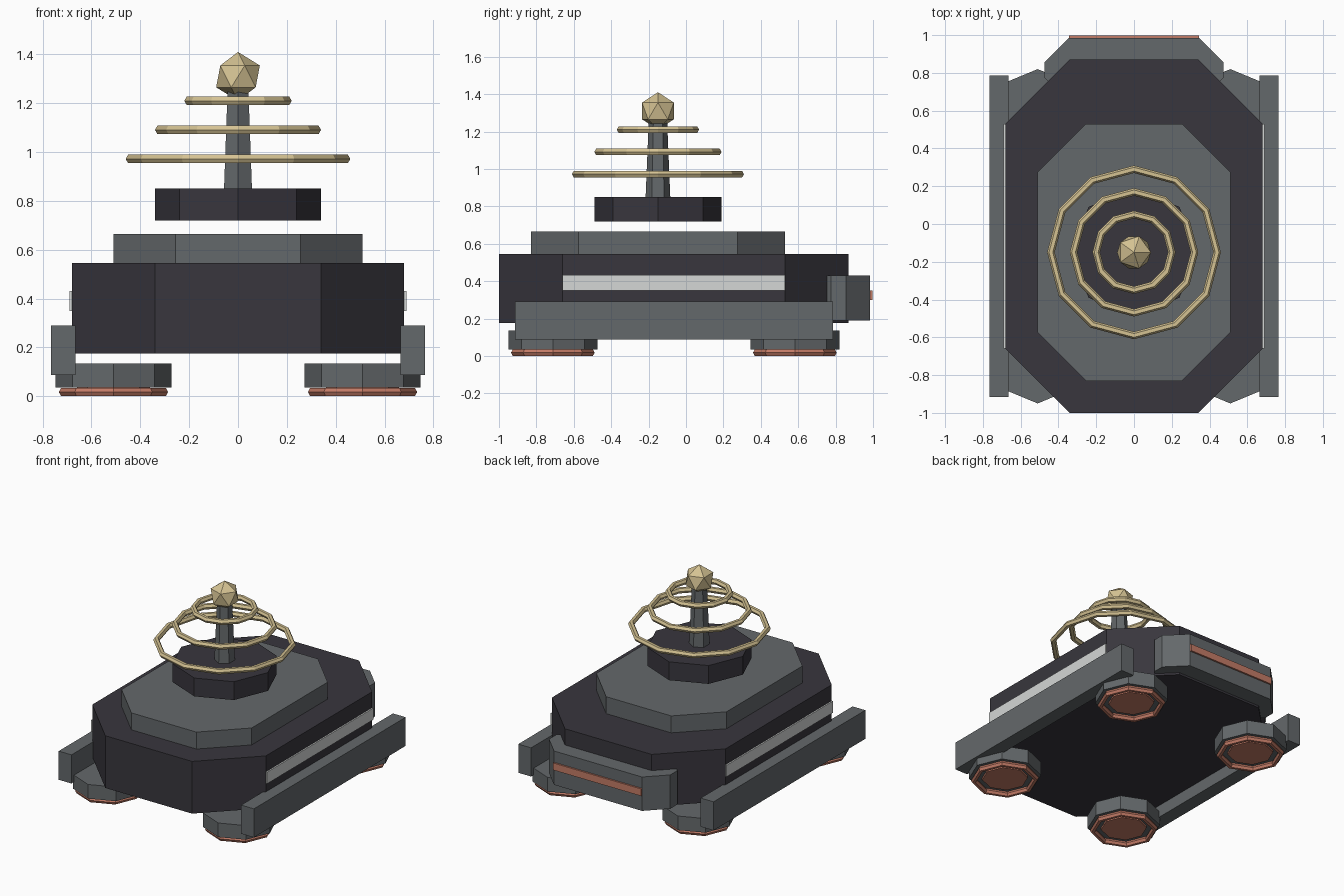
import bpy
import bmesh

cube = bpy.data.objects.get("Cube")
if cube:
    bpy.data.objects.remove(cube, do_unlink=True)


def material(name, rgb):
    m = bpy.data.materials.new(name)
    m.use_nodes = True
    m.diffuse_color = (*rgb, 1)
    m.node_tree.nodes["Principled BSDF"].inputs["Base Color"].default_value = (*rgb, 1)
    return m


DARK = material("dark_plating", (0.040, 0.037, 0.047))
GREY = material("steel_grey", (0.127, 0.139, 0.146))
GOLD = material("pale_gold", (0.66, 0.54, 0.29))
COPPER = material("copper", (0.55, 0.20, 0.135))
LIGHT = material("light_trim", (0.66, 0.68, 0.67))


def finish(name, mat):
    ob = bpy.context.object
    ob.name = name
    ob.data.materials.append(mat)
    return ob


def slab(name, mat, hx, hy, cut, y, z0, z1):
    """Upright prism: a rectangle with its four corners cut off."""
    corners = [(hx, -hy + cut), (hx, hy - cut), (hx - cut, hy), (cut - hx, hy),
               (-hx, hy - cut), (-hx, cut - hy), (cut - hx, -hy), (hx - cut, -hy)]
    bm = bmesh.new()
    base = bm.faces.new([bm.verts.new((px, py + y, z0)) for px, py in corners])
    top = bmesh.ops.extrude_face_region(bm, geom=[base])["geom"]
    bmesh.ops.translate(bm, vec=(0, 0, z1 - z0),
                        verts=[g for g in top if isinstance(g, bmesh.types.BMVert)])
    bmesh.ops.recalc_face_normals(bm, faces=bm.faces)
    mesh = bpy.data.meshes.new(name)
    bm.to_mesh(mesh)
    bm.free()
    mesh.materials.append(mat)
    ob = bpy.data.objects.new(name, mesh)
    bpy.context.collection.objects.link(ob)


def box(name, mat, x, y, z):
    """Box from (low, high) pairs."""
    spans = (x, y, z)
    bpy.ops.mesh.primitive_cube_add(size=1, location=[sum(s) / 2 for s in spans])
    ob = finish(name, mat)
    ob.scale = [s[1] - s[0] for s in spans]


def drum(name, mat, sides, r0, r1, x, y, z0, z1):
    bpy.ops.mesh.primitive_cone_add(vertices=sides, radius1=r0, radius2=r1,
                                    depth=z1 - z0, location=(x, y, (z0 + z1) / 2))
    finish(name, mat)


def ring(name, mat, sides, radius, x, y, z):
    bpy.ops.mesh.primitive_torus_add(major_segments=sides, minor_segments=6,
                                     major_radius=radius, minor_radius=0.02,
                                     location=(x, y, z))
    finish(name, mat)
    bpy.ops.object.shade_flat()


# Hull, raised deck and rear block
slab("hull", DARK, 0.68, 0.935, 0.34, -0.065, 0.175, 0.545)
slab("deck", GREY, 0.51, 0.68, 0.255, -0.15, 0.545, 0.665)
slab("rear_block", GREY, 0.475, 0.17, 0.13, 0.815, 0.19, 0.43)
box("rear_stripe", COPPER, (-0.345, 0.345), (0.975, 0.997), (0.30, 0.35))

# Mast on its floating base
MAST_Y = -0.15
drum("mast_base", DARK, 8, 0.34, 0.34, 0, MAST_Y, 0.72, 0.85)
drum("mast", GREY, 6, 0.066, 0.049, 0, MAST_Y, 0.85, 1.26)
for i, label in enumerate(("lower", "middle", "upper")):
    ring(label + "_mast_ring", GOLD, 12, 0.44 - 0.12 * i, 0, MAST_Y, 0.972 + 0.119 * i)
bpy.ops.mesh.primitive_ico_sphere_add(subdivisions=1, radius=0.1,
                                      location=(0, MAST_Y, 1.31))
finish("mast_finial", GOLD)

# Sides: skirts, trim strips and hover pads
for side, s in (("left", 1), ("right", -1)):
    box(side + "_skirt", GREY, (s * 0.715 - 0.05, s * 0.715 + 0.05),
        (-0.915, 0.785), (0.087, 0.29))
    box(side + "_trim", LIGHT, (s * 0.68 - 0.01, s * 0.68 + 0.01),
        (-0.66, 0.53), (0.35, 0.432))
    for end, y in (("front", -0.712), ("rear", 0.582)):
        name = end + "_" + side + "_pad"
        x = s * 0.51
        drum(name, GREY, 8, 0.238, 0.238, x, y, 0.035, 0.135)
        ring(name + "_ring", COPPER, 8, 0.204, x, y, 0.0175)
        drum(name + "_emitter", COPPER, 8, 0.15, 0.15, x, y, 0.02, 0.04)
